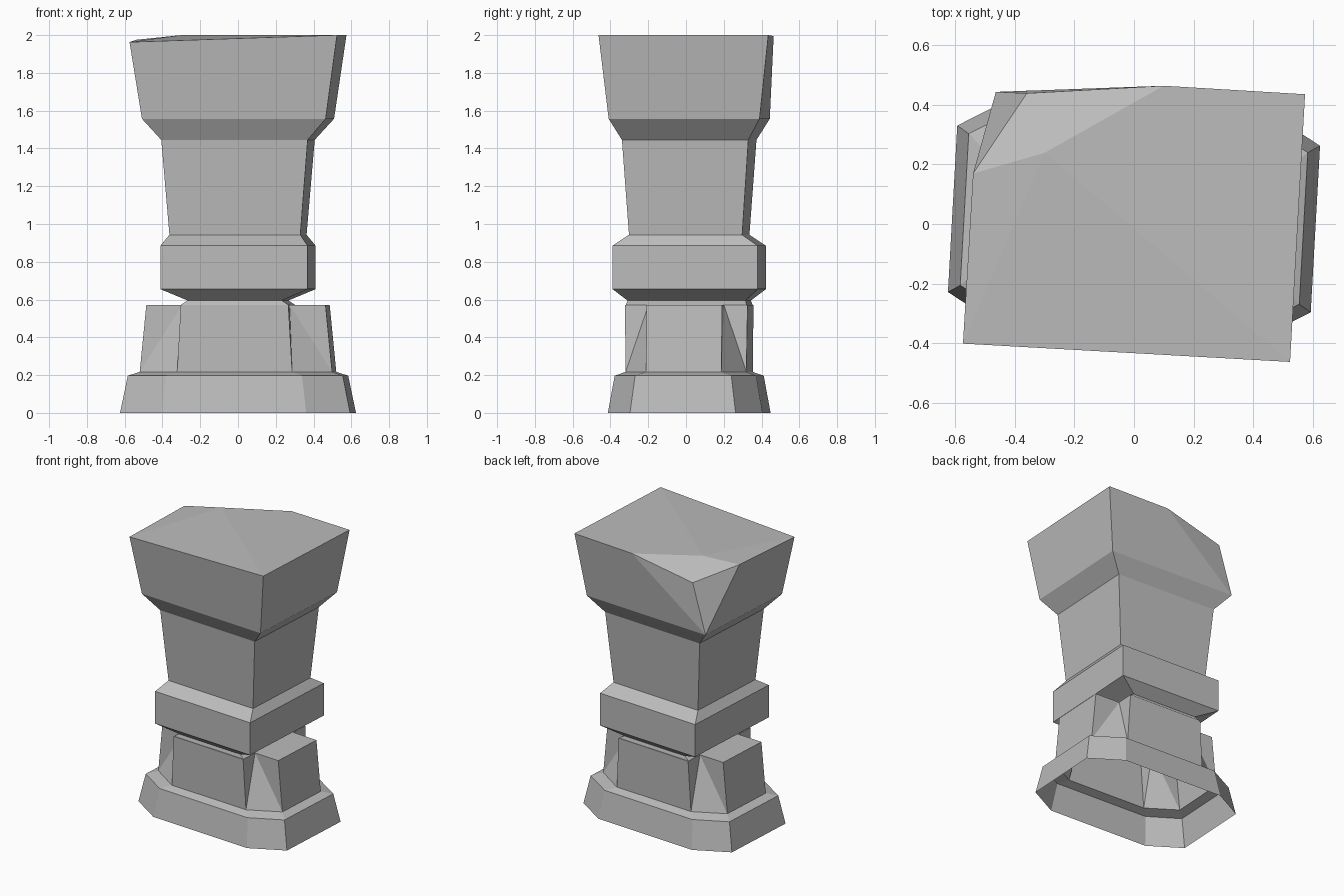
import bpy
import bmesh
from math import radians
from mathutils import Matrix

if "Cube" in bpy.data.objects:
    bpy.data.objects.remove(bpy.data.objects["Cube"], do_unlink=True)

# One plain stone colour
stone = bpy.data.materials.new("grey stone")
stone.use_nodes = True
GREY = (0.5, 0.5, 0.5, 1)
stone.diffuse_color = GREY
stone.node_tree.nodes["Principled BSDF"].inputs["Base Color"].default_value = GREY

# The whole pillar is turned slightly on its footing
PLACE = Matrix.Translation((0, 0.017, 0)) @ Matrix.Rotation(radians(-3.2), 4, "Z")


def ring(bm, corners, z):
    return [bm.verts.new((x, y, z)) for x, y in corners]


def rect(hx, hy):
    return [(-hx, -hy), (hx, -hy), (hx, hy), (-hx, hy)]


def octagon(hx, cy, cx, hy):
    return [(hx, -cy), (hx, cy), (cx, hy), (-cx, hy),
            (-hx, cy), (-hx, -cy), (-cx, -hy), (cx, -hy)]


def bridge(bm, low, high):
    for i in range(len(low)):
        j = (i + 1) % len(low)
        bm.faces.new((low[i], low[j], high[j], high[i]))


def finish(bm, name):
    bm.transform(PLACE)
    mesh = bpy.data.meshes.new(name)
    bm.to_mesh(mesh)
    bm.free()
    mesh.materials.append(stone)
    bpy.context.collection.objects.link(bpy.data.objects.new(name, mesh))


# Hollow eight-sided foot with a shallow ledge
foot_top = octagon(0.51, 0.2, 0.305, 0.32)
bm = bmesh.new()
rings = [ring(bm, octagon(0.61, 0.28, 0.385, 0.41), 0),
         ring(bm, octagon(0.57, 0.255, 0.36, 0.375), 0.197),
         ring(bm, foot_top, 0.217)]
for low, high in zip(rings, rings[1:]):
    bridge(bm, low, high)
finish(bm, "foot")

# Cross-shaped pedestal whose notches fade into the octagon below
bm = bmesh.new()
low = ring(bm, foot_top, 0.217)
high = ring(bm, octagon(0.475, 0.2, 0.285, 0.325), 0.572)
outline = []
for i in range(0, 8, 2):
    # flat block face, then the notched corner after it
    a, b, c = i, i + 1, (i + 2) % 8
    bm.faces.new((low[a], low[b], high[b], high[a]))
    first, second = high[b].co, high[c].co
    nx = min(first.x, second.x, key=abs)
    ny = min(first.y, second.y, key=abs)
    notch = bm.verts.new((nx, ny, first.z))
    bm.faces.new((low[b], notch, high[b]))
    bm.faces.new((low[b], low[c], notch))
    bm.faces.new((low[c], high[c], notch))
    outline += [high[a], high[b], notch]
bm.faces.new(outline)
finish(bm, "pedestal")

# Neck, collar, shaft and flared head in one loft
bm = bmesh.new()
profile = [(0.285, 0.32, 0.572), (0.25, 0.313, 0.595), (0.39, 0.385, 0.655),
           (0.39, 0.385, 0.885), (0.347, 0.3, 0.943), (0.388, 0.335, 1.445),
           (0.487, 0.4, 1.557)]
rings = [ring(bm, rect(hx, hy), z) for hx, hy, z in profile]
for low, high in zip(rings, rings[1:]):
    bridge(bm, low, high)

# Head with a broken back corner
b_fl, b_fr, b_br, b_bl = rings[-1]
new = bm.verts.new
fl, fr, br = new((-0.55, -0.45, 1.963)), new((0.55, -0.45, 2)), new((0.55, 0.45, 2))
back_break = new((0.075, 0.452, 1.995))
side_break = new((-0.548, 0.122, 1.975))
chip = new((-0.383, 0.401, 1.9))
peak = new((-0.312, 0.205, 2))
for face in [(b_fl, b_fr, fr, fl), (b_fr, b_br, br, fr),
             (b_br, b_bl, back_break, br), (b_bl, chip, back_break),
             (b_bl, side_break, chip), (b_bl, b_fl, fl, side_break),
             (fl, fr, peak), (fr, br, back_break, peak),
             (peak, back_break, chip, side_break), (fl, peak, side_break)]:
    bm.faces.new(face)
finish(bm, "column")
